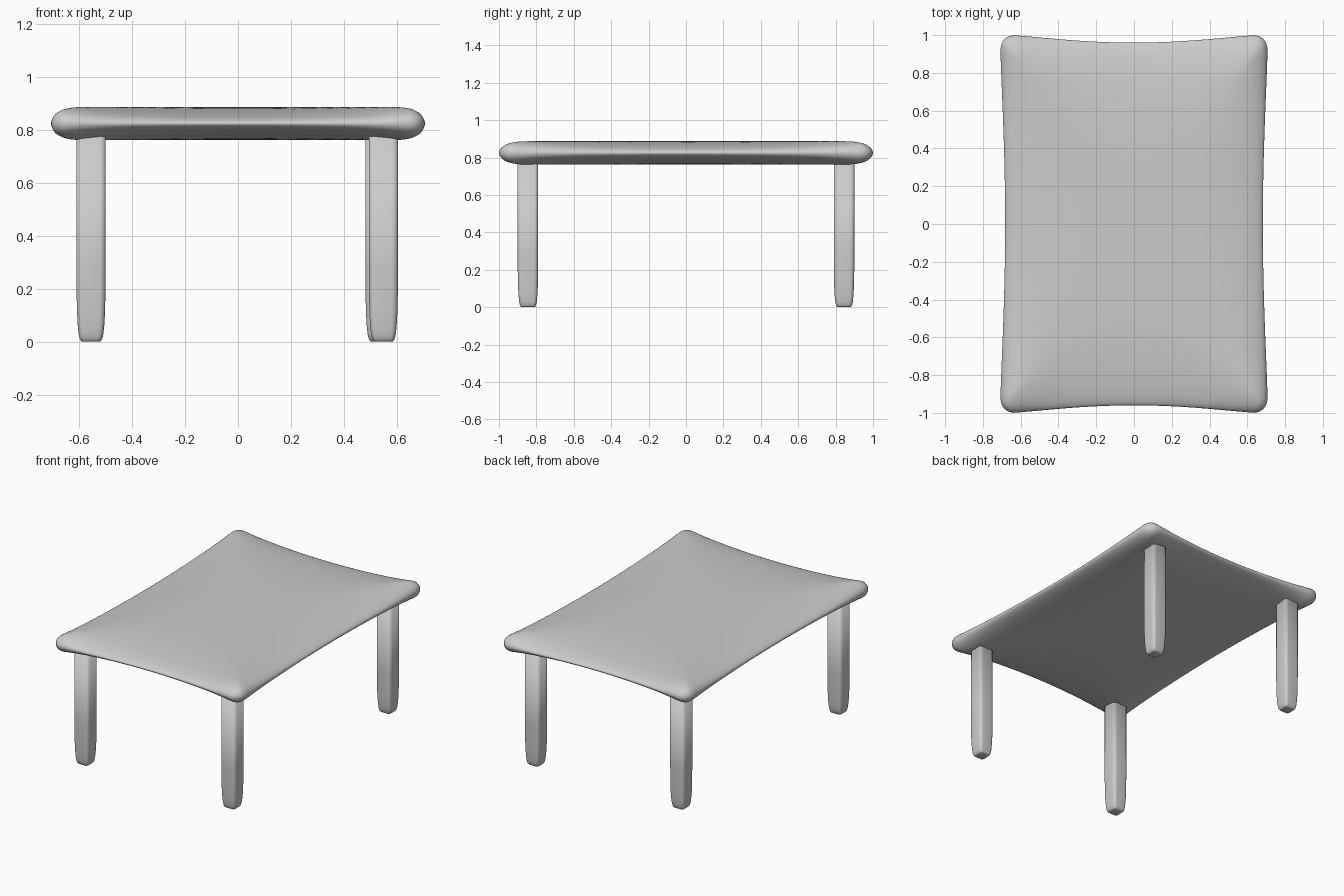
import bpy, bmesh, math

if "Cube" in bpy.data.objects:
    bpy.data.objects.remove(bpy.data.objects["Cube"])

HX, HY, HZ, ZC = 0.709, 1.003, 0.063, 0.825


def fade(t):
    return max(0.0, 1 - t * t) ** 1.5


def make_object(name, bm):
    bmesh.ops.recalc_face_normals(bm, faces=bm.faces)
    me = bpy.data.meshes.new(name)
    bm.to_mesh(me)
    bm.free()
    for p in me.polygons:
        p.use_smooth = True
    ob = bpy.data.objects.new(name, me)
    bpy.context.collection.objects.link(ob)
    return ob


def bridge(bm, a, b):
    n = len(a)
    for i in range(n):
        bm.faces.new((a[i], a[(i + 1) % n], b[(i + 1) % n], b[i]))


# Tabletop: pillow slab, crisp at the corners and lens-shaped along the sides
def edge_amount(u, v):
    ax = 0.10 + 0.50 * fade(v)
    ay = 0.08 + 0.52 * fade(u)
    px = max(0.0, (abs(u) - 1 + ax) / ax)
    py = max(0.0, (abs(v) - 1 + ay) / ay)
    return px * px + py * py


def tabletop():
    bm = bmesh.new()
    n, steps = 28, 24
    side = [math.sin(math.pi / 2 * (2 * i / n - 1)) for i in range(n)]
    dirs = [(t, -1) for t in side] + [(1, t) for t in side]
    dirs += [(-t, 1) for t in side] + [(-1, -t) for t in side]
    limits = []
    for u, v in dirs:
        lo, hi = 0.4, 1.0
        for _ in range(40):
            mid = (lo + hi) / 2
            if edge_amount(u * mid, v * mid) < 1:
                lo = mid
            else:
                hi = mid
        limits.append(lo)

    def ring(k, sign):
        verts = []
        for (du, dv), lim in zip(dirs, limits):
            r = lim * (1 - (1 - k / steps) ** 2.5)
            u, v = du * r, dv * r
            g = 1.0 if k == steps else min(1.0, edge_amount(u, v))
            verts.append(bm.verts.new((u * HX * (1 - 0.038 * fade(v)),
                                       v * HY * (1 - 0.043 * fade(u)),
                                       ZC + sign * HZ * math.sqrt(1 - g))))
        return verts

    rim = ring(steps, 0)
    for sign in (1, -1):
        prev = rim
        for k in range(steps - 1, 0, -1):
            cur = ring(k, sign)
            bridge(bm, prev, cur)
            prev = cur
        c = bm.verts.new((0, 0, ZC + sign * HZ))
        for i in range(len(prev)):
            bm.faces.new((prev[i], prev[(i + 1) % len(prev)], c))
    make_object("tabletop", bm)


# Legs: rounded square posts with softened feet
def leg(name, x, y):
    bm = bmesh.new()
    profile = [(0, 0.033), (0.003, 0.038), (0.012, 0.043), (0.03, 0.047),
               (0.06, 0.050), (0.11, 0.053), (0.18, 0.0545), (0.28, 0.055),
               (0.80, 0.055)]
    rings = []
    for z, h in profile:
        rad = 0.40 * h
        ring = []
        for q in range(4):
            for s in range(6):
                a = math.pi / 2 * (q + s / 5)
                m = math.pi / 2 * q + math.pi / 4
                k = (h - rad) * math.sqrt(2)
                ring.append(bm.verts.new((x + k * math.cos(m) + rad * math.cos(a),
                                          y + k * math.sin(m) + rad * math.sin(a), z)))
        rings.append(ring)
    for a, b in zip(rings, rings[1:]):
        bridge(bm, a, b)
    bm.faces.new(rings[0])
    bm.faces.new(rings[-1])
    make_object(name, bm)


tabletop()
leg("front_left_leg", -0.556, -0.845)
leg("front_right_leg", 0.55, -0.845)
leg("back_left_leg", -0.556, 0.845)
leg("back_right_leg", 0.537, 0.845)
